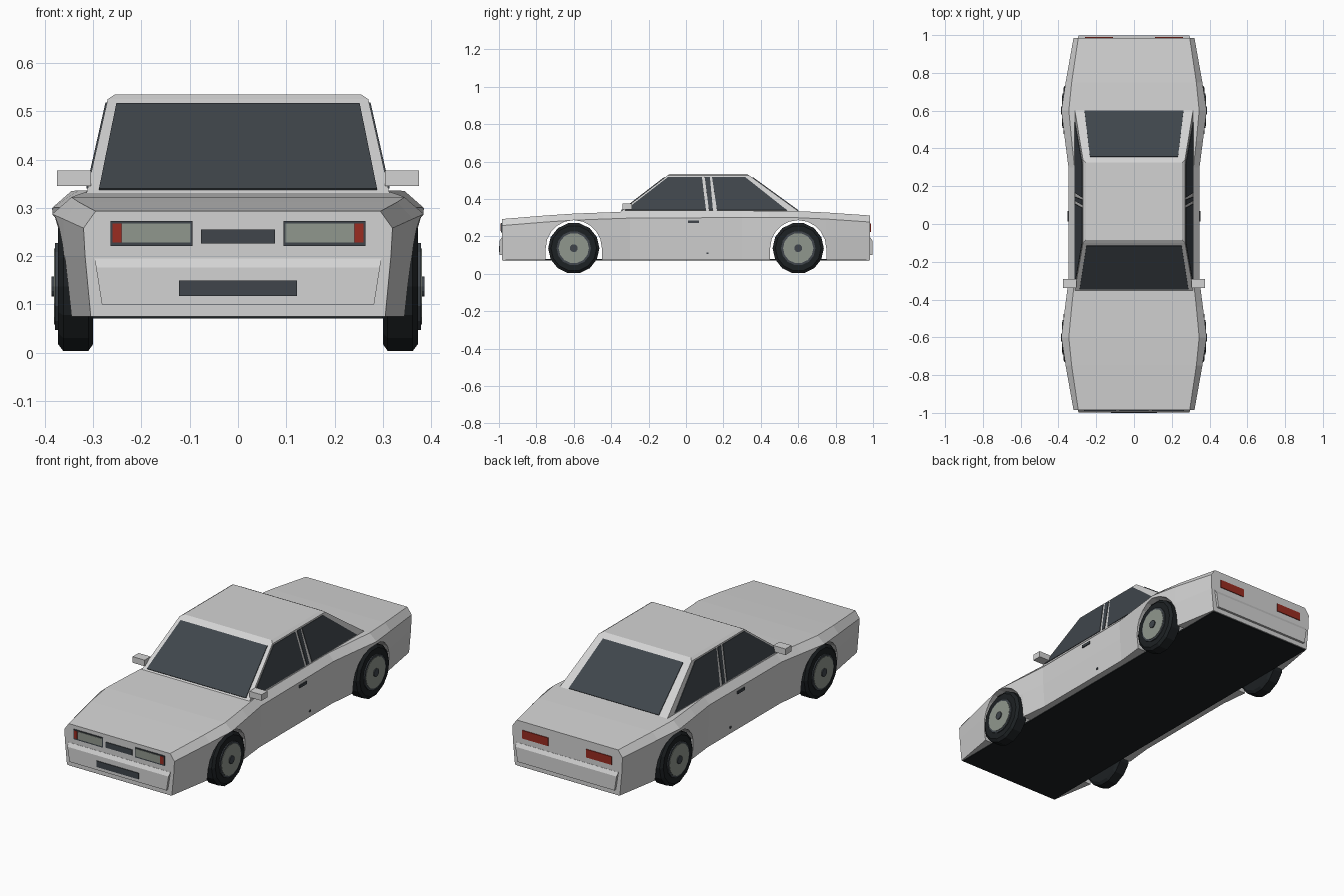
import bpy, bmesh, math
from mathutils import Vector

cube = bpy.data.objects.get("Cube")
if cube:
    bpy.data.objects.remove(cube, do_unlink=True)


def material(name, colour):
    m = bpy.data.materials.new(name)
    m.use_nodes = True
    rgba = (*colour, 1)
    m.diffuse_color = rgba
    m.node_tree.nodes["Principled BSDF"].inputs["Base Color"].default_value = rgba
    return m


PAINT = material("pale_grey_paint", (0.65, 0.65, 0.65))
GLASS = material("dark_glass", (0.05, 0.06, 0.07))
RUBBER = material("black_rubber", (0.012, 0.015, 0.017))
SILVER = material("lamp_and_rim_grey", (0.28, 0.31, 0.27))
RED = material("lamp_red", (0.32, 0.025, 0.015))


def loft(name, rings, mat):
    """Closed skin through equal-length rings of points, with end caps."""
    bm = bmesh.new()
    loops = [[bm.verts.new(p) for p in ring] for ring in rings]
    n = len(loops[0])
    for a, b in zip(loops, loops[1:]):
        for i in range(n):
            j = (i + 1) % n
            bm.faces.new((a[i], a[j], b[j], b[i]))
    bm.faces.new(loops[0])
    bm.faces.new(loops[-1])
    bmesh.ops.recalc_face_normals(bm, faces=bm.faces)
    mesh = bpy.data.meshes.new(name)
    bm.to_mesh(mesh)
    bm.free()
    mesh.materials.append(mat)
    obj = bpy.data.objects.new(name, mesh)
    bpy.context.collection.objects.link(obj)
    return obj


def plate(name, pts, mat, lift=0.004):
    """Thin plate standing proud of the surface on both sides of pts."""
    pts = [Vector(p) for p in pts]
    n = (pts[1] - pts[0]).cross(pts[2] - pts[0]).normalized() * lift
    return loft(name, [[p - n for p in pts], [p + n for p in pts]], mat)


def box(name, x, y, z, mat):
    return loft(name, [[(a, y[0], c), (a, y[1], c), (a, y[1], d), (a, y[0], d)]
                       for a in x for c, d in [z]], mat)


def end_plate(name, x, z, y, mat, lift=0.004):
    return plate(name, [(x[0], y, z[0]), (x[1], y, z[0]),
                        (x[1], y, z[1]), (x[0], y, z[1])], mat, lift)


def disc(x, r, y, z, n=14):
    return [(x, y + r * math.cos(math.tau * i / n), z + r * math.sin(math.tau * i / n))
            for i in range(n)]


# Body shell: position, sill width, widest, deck width, deck height
SILL = 0.075
stations = [
    (-0.985, 0.305, 0.32, 0.295, 0.293),
    (-0.75, 0.345, 0.362, 0.33, 0.312),
    (-0.6, 0.355, 0.385, 0.345, 0.322),
    (-0.44, 0.35, 0.365, 0.33, 0.328),
    (-0.3, 0.335, 0.347, 0.315, 0.333),
    (0.3, 0.335, 0.347, 0.315, 0.336),
    (0.44, 0.35, 0.365, 0.33, 0.336),
    (0.6, 0.355, 0.385, 0.345, 0.335),
    (0.75, 0.345, 0.362, 0.33, 0.328),
    (0.985, 0.305, 0.32, 0.295, 0.312),
]
rings = []
for y, sill, wide, deck, top in stations:
    half = [(sill, SILL), (wide * 0.99, 0.2), (wide, top - 0.035), (deck, top)]
    rings.append([(x, y, z) for x, z in half] + [(-x, y, z) for x, z in reversed(half)])
body = loft("body", rings, PAINT)

# Wheel arches cut right across the body
WHEEL_Z = 0.137
for y in (-0.6, 0.6):
    r = 0.15
    arch = [(y + r, 0), *[(y + r * math.cos(math.pi * i / 10),
            WHEEL_Z + r * math.sin(math.pi * i / 10)) for i in range(11)], (y - r, 0)]
    cutter = loft("arch_cutter", [[(x, *p) for p in arch] for x in (-0.5, 0.5)], PAINT)
    cutter.hide_render = True
    mod = body.modifiers.new("arch", "BOOLEAN")
    mod.operation = "DIFFERENCE"
    mod.solver = "EXACT"
    mod.object = cutter
    bpy.context.view_layer.objects.active = body
    bpy.ops.object.modifier_apply(modifier=mod.name)
    bpy.data.objects.remove(cutter, do_unlink=True)

box("floor", (-0.3, 0.3), (-0.98, 0.98), (0.071, 0.079), RUBBER)

# Cabin: base, roof edge, roof top
BASE, ROOF = (0.315, 0.325), (0.27, 0.525)
FRONT, REAR = (-0.36, -0.1), (0.615, 0.34)


def rect(w, y0, y1, z):
    return [(-w, y0, z), (w, y0, z), (w, y1, z), (-w, y1, z)]


loft("cabin", [rect(BASE[0], FRONT[0], REAR[0], BASE[1]),
               rect(ROOF[0], FRONT[1], REAR[1], ROOF[1]),
               rect(0.255, -0.085, 0.325, 0.535)], PAINT)


def on_slope(ends, z):
    t = (z - BASE[1]) / (ROOF[1] - BASE[1])
    return ends[0] + (ends[1] - ends[0]) * t


# Windscreen and rear window
for name, ends, low, high in (("windscreen", FRONT, 0.288, 0.252),
                              ("rear_window", REAR, 0.262, 0.233)):
    z0, z1 = 0.337, 0.514
    y0, y1 = on_slope(ends, z0), on_slope(ends, z1)
    plate(name, [(-low, y0, z0), (low, y0, z0), (high, y1, z1), (-high, y1, z1)], GLASS)

# Side windows and the dark strip between them: bottom and top spans
for side, s in (("left", 1), ("right", -1)):
    for name, (a, b), (c, d) in (("front_window", (-0.325, 0.107), (-0.095, 0.085)),
                                 ("pillar_strip", (0.123, 0.144), (0.1, 0.128)),
                                 ("back_window", (0.166, 0.54), (0.139, 0.315))):
        z0, z1 = 0.34, 0.518
        x0, x1 = (s * on_slope((BASE[0], ROOF[0]), z) for z in (z0, z1))
        plate(f"{side}_{name}", [(x0, a, z0), (x0, b, z0), (x1, d, z1), (x1, c, z1)],
              GLASS, 0.003)

    # Mirror, door handle and lock
    box(f"{side}_mirror", (s * 0.305, s * 0.375), (-0.34, -0.29), (0.345, 0.377), PAINT)
    box(f"{side}_handle", (s * 0.342, s * 0.352), (0.012, 0.07), (0.271, 0.285), GLASS)
    box(f"{side}_lock", (s * 0.335, s * 0.341), (0.11, 0.12), (0.105, 0.115), GLASS)

    # Lamps
    end_plate(f"{side}_lamp_frame", (s * 0.264, s * 0.094), (0.221, 0.273), -0.985, GLASS)
    end_plate(f"{side}_headlamp", (s * 0.24, s * 0.098), (0.228, 0.268), -0.987, SILVER)
    end_plate(f"{side}_indicator", (s * 0.26, s * 0.241), (0.228, 0.268), -0.987, RED)
    end_plate(f"{side}_tail_lamp", (s * 0.26, s * 0.11), (0.225, 0.268), 0.985, RED)

    # Wheels: tyre, dark ring, rim and hub
    for end, y in (("front", -0.6), ("back", 0.6)):
        for part, mat, steps in (
                ("tyre", RUBBER, [(0.3, 0.122), (0.31, 0.137), (0.362, 0.137), (0.373, 0.122)]),
                ("ring", GLASS, [(0.36, 0.092), (0.379, 0.092)]),
                ("rim", SILVER, [(0.36, 0.081), (0.381, 0.081)]),
                ("hub", GLASS, [(0.36, 0.021), (0.386, 0.021)])):
            loft(f"{side}_{end}_{part}", [disc(s * x, r, y, WHEEL_Z) for x, r in steps], mat)

# Grille and lower intake
end_plate("grille", (-0.077, 0.077), (0.226, 0.255), -0.985, GLASS)
end_plate("lower_intake", (-0.122, 0.122), (0.117, 0.149), -0.998, GLASS, 0.003)

# Wedge bumpers at both ends
for name, s in (("front_bumper", -1), ("back_bumper", 1)):
    loft(name, [[(-w, s * 0.97, z), (w, s * 0.97, z), (w, s * y, z), (-w, s * y, z)]
                for w, y, z in ((0.282, 0.997, 0.1), (0.294, 0.997, 0.176),
                                (0.297, 0.986, 0.195))], PAINT)
